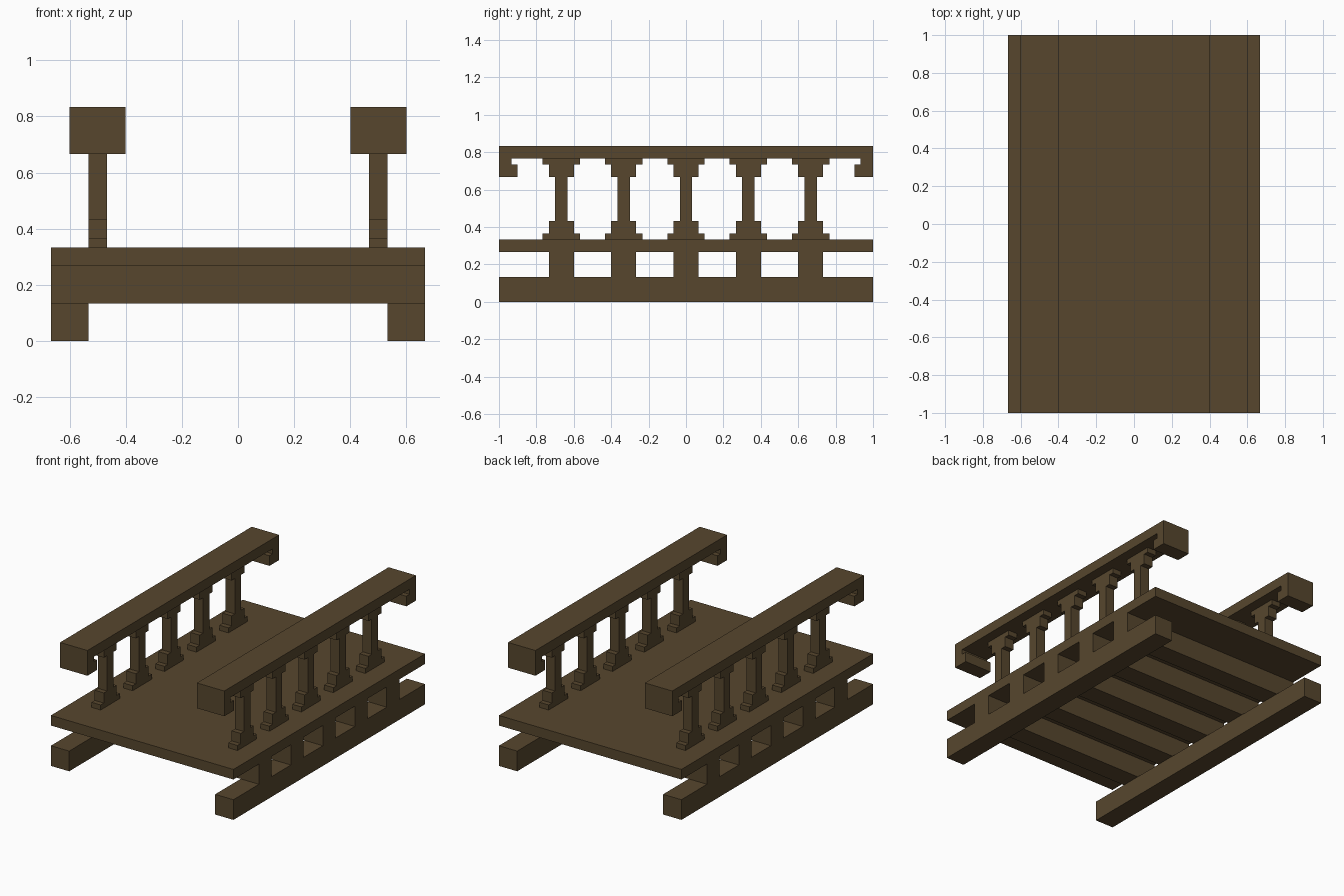
import bpy
import bmesh

if "Cube" in bpy.data.objects:
    bpy.data.objects.remove(bpy.data.objects["Cube"])

U = 1 / 15  # building module

wood = bpy.data.materials.new("dark_wood")
wood.diffuse_color = (0.095, 0.062, 0.027, 1)
wood.use_nodes = True
wood.node_tree.nodes["Principled BSDF"].inputs["Base Color"].default_value = wood.diffuse_color


def extrude_profile(name, points, x0, x1, y=0.0, mirror=False):
    """Extrude a (y, z) outline, given in modules, from x0 to x1."""
    bm = bmesh.new()
    face = bm.faces.new([bm.verts.new((x0 * U, (y + p) * U, z * U)) for p, z in points])
    ext = bmesh.ops.extrude_face_region(bm, geom=[face])
    verts = [g for g in ext["geom"] if isinstance(g, bmesh.types.BMVert)]
    bmesh.ops.translate(bm, verts=verts, vec=((x1 - x0) * U, 0, 0))
    bmesh.ops.recalc_face_normals(bm, faces=bm.faces)
    mesh = bpy.data.meshes.new(name)
    bm.to_mesh(mesh)
    bm.free()
    mesh.materials.append(wood)
    obj = bpy.data.objects.new(name, mesh)
    bpy.context.collection.objects.link(obj)
    if mirror:
        obj.modifiers.new("Mirror", "MIRROR").use_axis[0] = True
    return obj


def rect(y0, y1, z0, z1):
    return [(y0, z0), (y1, z0), (y1, z1), (y0, z1)]


def symmetric(half):
    """Complete an outline from its +y half."""
    return half + [(-y, z) for y, z in reversed(half)]


# Deck and the two long ground beams
extrude_profile("deck", rect(-15, 15, 4, 5), -10, 10)
extrude_profile("ground_beam", rect(-15, 15, 0, 2), 8, 10, mirror=True)

# Handrails with stepped hooks at both ends
rail = symmetric([(13.5, 11.5), (13.5, 10), (15, 10), (15, 12.5)])
rail = symmetric([(14, 11.5), (14, 11), (13.5, 11), (13.5, 10), (15, 10), (15, 12.5)])
extrude_profile("handrail", rail, 6, 9, mirror=True)

# Cross joists and stepped balusters
baluster = symmetric([(1.5, 5), (1.5, 5.5), (1, 5.5), (1, 6.5), (0.5, 6.5),
                      (0.5, 10), (1, 10), (1, 11), (1.5, 11), (1.5, 11.5)])
for i in range(5):
    y = (i - 2) * 5
    extrude_profile(f"joist_{i + 1}", rect(-1, 1, 2, 4), -10, 10, y)
    extrude_profile(f"baluster_{i + 1}", baluster, 7, 8, y, mirror=True)
